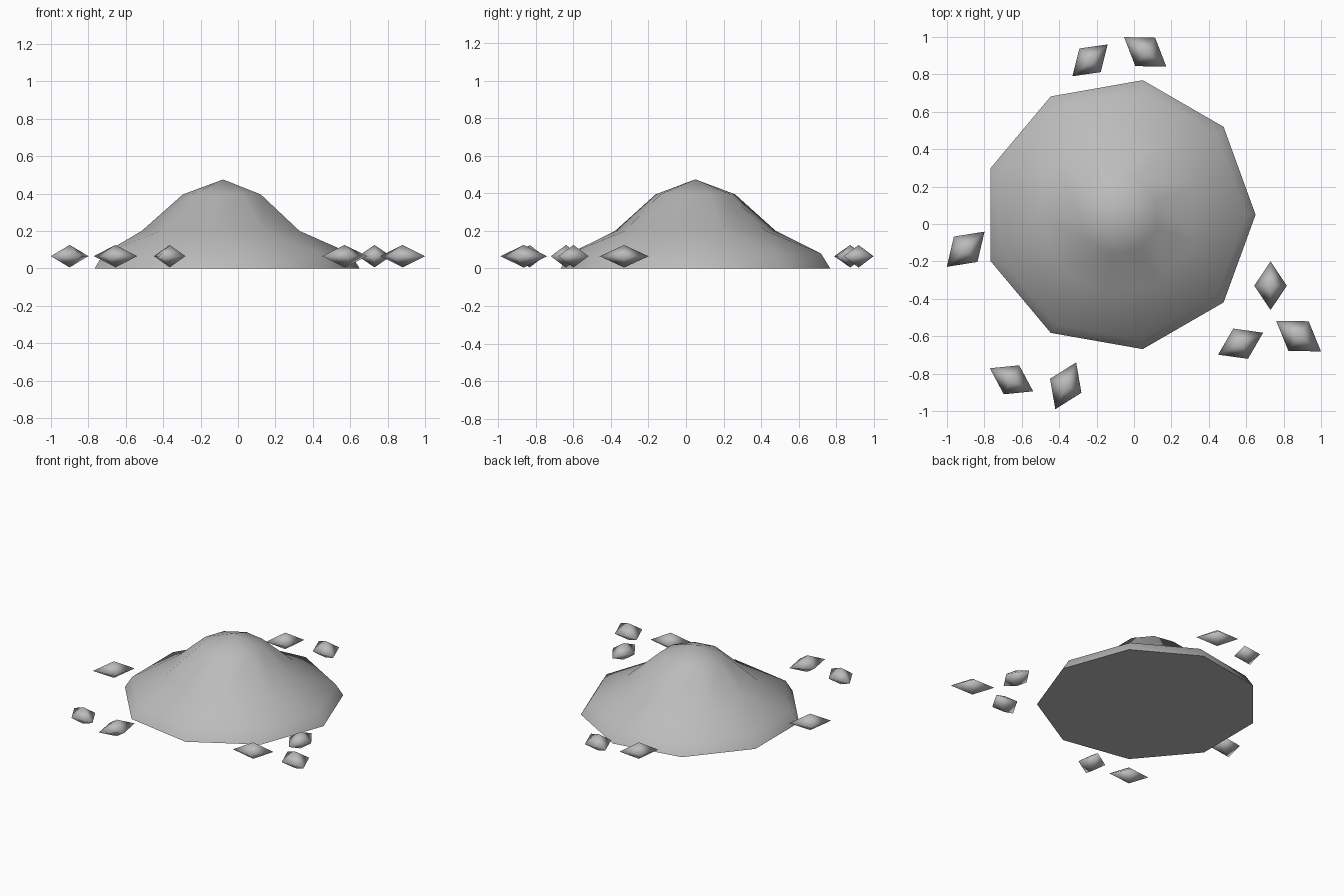
import bpy, bmesh, math
from mathutils import Matrix

old = bpy.data.objects.get("Cube")
if old:
    bpy.data.objects.remove(old, do_unlink=True)

stone = bpy.data.materials.new("stone grey")
stone.use_nodes = True
stone.diffuse_color = (0.5, 0.5, 0.5, 1)
stone.node_tree.nodes["Principled BSDF"].inputs["Base Color"].default_value = (0.5, 0.5, 0.5, 1)


def finish(bm, name):
    bmesh.ops.recalc_face_normals(bm, faces=bm.faces)
    mesh = bpy.data.meshes.new(name)
    bm.to_mesh(mesh)
    bm.free()
    mesh.materials.append(stone)
    obj = bpy.data.objects.new(name, mesh)
    bpy.context.collection.objects.link(obj)
    return obj


# Mound: nine-sided rings, the upper two turned by half a side
SIDES = 9
CX, CY = -0.08, 0.05
bm = bmesh.new()


def ring(radius, z, turn):
    angles = [(i + turn) * math.tau / SIDES for i in range(SIDES)]
    return [bm.verts.new((CX + radius * math.cos(a), CY + radius * math.sin(a), z)) for a in angles]


base = ring(0.73, 0, 0)
foot = ring(0.68, 0.08, 0)
slope = ring(0.435, 0.2, 0.5)
crown = ring(0.215, 0.395, 0.5)
peak = bm.verts.new((CX, CY, 0.475))
floor = bm.faces.new(base)
for i in range(SIDES):
    j = (i + 1) % SIDES
    bm.faces.new((base[i], base[j], foot[j], foot[i]))
    bm.faces.new((foot[i], foot[j], slope[i]))
    bm.faces.new((foot[j], slope[j], slope[i]))
    bm.faces.new((slope[i], slope[j], crown[j], crown[i]))
    bm.faces.new((crown[i], crown[j], peak))
for face in bm.faces:
    face.smooth = face is not floor
for edge in floor.edges:
    edge.smooth = False
finish(bm, "mound")

# Scattered stones: x, y, heading in degrees, half length
STONES = [
    (-0.9, -0.135, 43, 0.138),
    (-0.235, 0.875, 42, 0.127),
    (0.06, 0.92, -35, 0.138),
    (0.73, -0.33, 90, 0.13),
    (0.57, -0.64, 26, 0.134),
    (0.88, -0.6, -34, 0.144),
    (-0.655, -0.833, -28, 0.131),
    (-0.365, -0.865, 66, 0.137),
]
for n, (x, y, heading, length) in enumerate(STONES, 1):
    bm = bmesh.new()
    rim = [bm.verts.new(p) for p in ((1, 0, 0), (0, 0.67, 0), (-1, 0, 0), (0, -0.67, 0))]
    tips = [bm.verts.new((0, 0, s)) for s in (1, -1)]
    for i in range(4):
        for tip in tips:
            bm.faces.new((rim[i], rim[(i + 1) % 4], tip)).smooth = True
    place = (Matrix.Translation((x, y, 0.065))
             @ Matrix.Rotation(math.radians(heading), 4, 'Z')
             @ Matrix.Diagonal((length, length, 0.06, 1)))
    bm.transform(place)
    finish(bm, f"stone_{n}")
